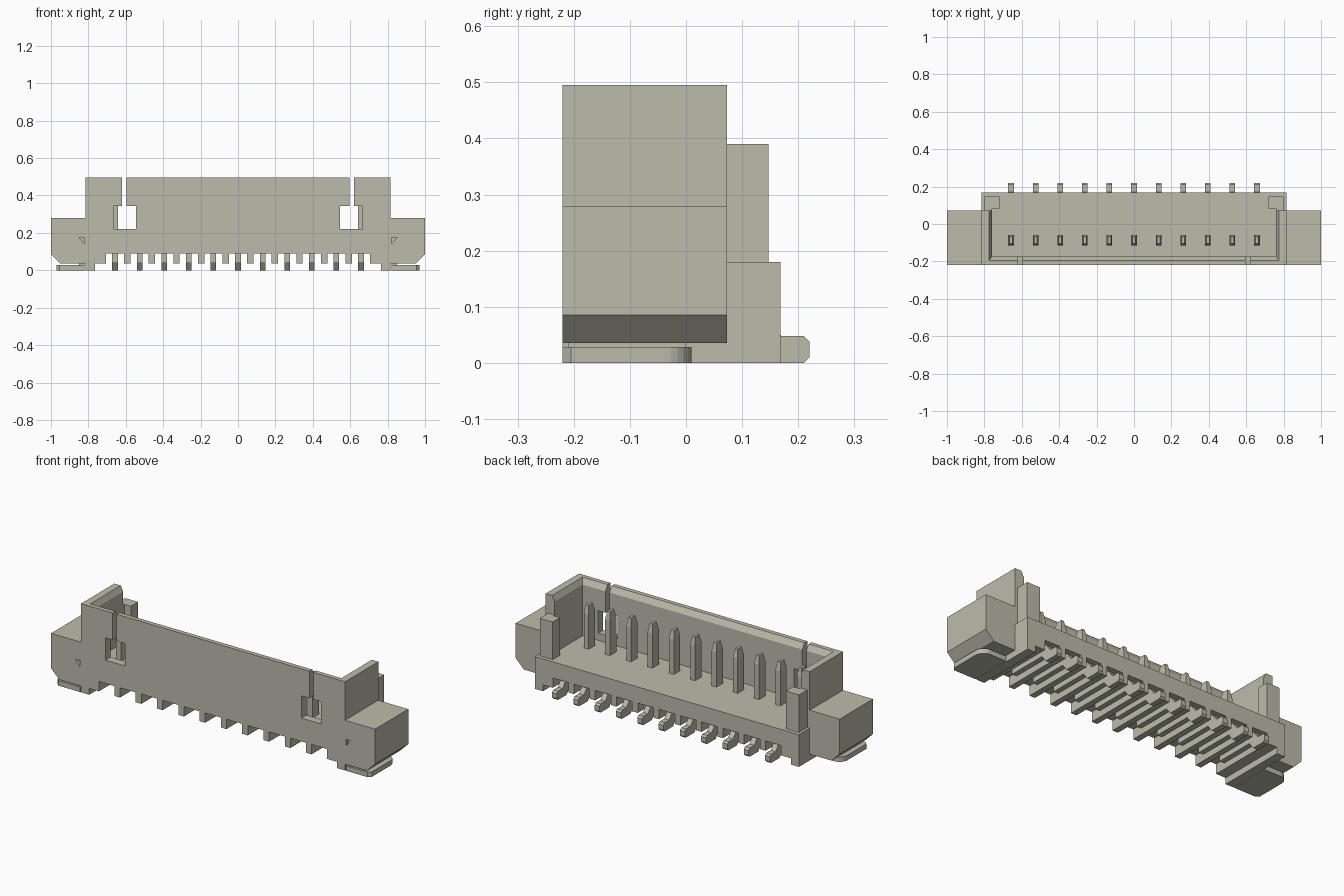
import bpy, bmesh, math
from mathutils import Vector

cube = bpy.data.objects.get("Cube")
if cube:
    bpy.data.objects.remove(cube, do_unlink=True)

# One ivory plastic colour
ivory = bpy.data.materials.new("ivory")
ivory.use_nodes = True
colour = (0.50, 0.50, 0.41, 1)
ivory.diffuse_color = colour
ivory.node_tree.nodes["Principled BSDF"].inputs["Base Color"].default_value = colour


def finish(name, bm):
    bmesh.ops.recalc_face_normals(bm, faces=bm.faces)
    mesh = bpy.data.meshes.new(name)
    bm.to_mesh(mesh)
    bm.free()
    mesh.materials.append(ivory)
    obj = bpy.data.objects.new(name, mesh)
    bpy.context.collection.objects.link(obj)
    return obj


def prism(name, points, axis, lo, hi):
    """Extrude a closed 2D profile along x, y or z."""
    place = {"x": lambda a, b, c: (c, a, b),
             "y": lambda a, b, c: (a, c, b),
             "z": lambda a, b, c: (a, b, c)}[axis]
    bm = bmesh.new()
    face = bm.faces.new([bm.verts.new(place(a, b, lo)) for a, b in points])
    grown = bmesh.ops.extrude_face_region(bm, geom=[face])["geom"]
    verts = [v for v in grown if isinstance(v, bmesh.types.BMVert)]
    bmesh.ops.translate(bm, verts=verts, vec=Vector(place(0, 0, hi - lo)))
    return finish(name, bm)


def box(name, x, y, z):
    return prism(name, [(x[0], y[0]), (x[1], y[0]), (x[1], y[1]), (x[0], y[1])], "z", *z)


def span(side, a, b):
    return sorted((side * a, side * b))


FRONT, BACK, TOP, FLOOR, EAR_BACK = -0.22, 0.168, 0.495, 0.18, 0.073
PINS, PITCH = 11, 0.1315
pin_x = [(i - (PINS - 1) / 2) * PITCH for i in range(PINS)]

# Base with a comb of ribs along its underside
comb = [(-0.815, FLOOR), (-0.815, 0), (-0.765, 0), (-0.765, 0.035)]
for i, x in enumerate(pin_x):
    left = -0.705 if i == 0 else x - PITCH / 2 + 0.017
    right = 0.705 if i == PINS - 1 else x + PITCH / 2 - 0.017
    comb += [(left, 0.035), (left, 0.09), (right, 0.09), (right, 0.035)]
comb += [(0.765, 0.035), (0.765, 0), (0.815, 0), (0.815, FLOOR)]
prism("base", comb, "y", FRONT, BACK)


# Front wall, bevelled along its inner top edge, with slots and windows
def wall(name, x, bottom):
    prism(name, [(FRONT, bottom), (FRONT, TOP), (-0.195, TOP), (-0.175, TOP - 0.03),
                 (-0.175, bottom)], "x", *x)


wall("front_wall", (-0.545, 0.545), FLOOR)

for side, label in ((1, "left"), (-1, "right")):
    wall(label + "_latch_inner", span(side, 0.545, 0.595), 0.345)
    wall(label + "_latch_outer", span(side, 0.62, 0.665), 0.345)
    wall(label + "_front_corner", span(side, 0.665, 0.80), FLOOR)
    box(label + "_window_sill", span(side, 0.545, 0.665), (FRONT, -0.175), (FLOOR, 0.22))

    # Side wall and stepped rear post
    prism(label + "_side_wall",
          [(side * 0.815, FLOOR), (side * 0.815, TOP), (side * 0.775, TOP),
           (side * 0.76, TOP - 0.03), (side * 0.76, FLOOR)], "y", FRONT, EAR_BACK)
    box(label + "_post_web", span(side, 0.76, 0.80), (EAR_BACK, 0.147), (FLOOR, 0.39))
    box(label + "_post_lip", span(side, 0.72, 0.80), (0.083, 0.147), (FLOOR, 0.39))

    # Mounting ear with a small triangular recess
    ear = prism(label + "_ear",
                [(side * x, z) for x, z in ((0.80, 0.035), (0.95, 0.035), (1, 0.085),
                                            (1, 0.28), (0.80, 0.28))],
                "y", FRONT, EAR_BACK)
    cutter = prism(label + "_mark_cutter",
                   [(side * x, z) for x, z in ((0.82, 0.175), (0.85, 0.175), (0.82, 0.14))],
                   "y", FRONT - 0.02, FRONT + 0.02)
    cutter.hide_render = True
    cutter.hide_set(True)
    cutter.display_type = "WIRE"
    cut = ear.modifiers.new("mark", "BOOLEAN")
    cut.operation = "DIFFERENCE"
    cut.solver = "EXACT"
    cut.object = cutter

    # Solder tab with rounded rear corner
    r = 0.05
    corner = [(side * (0.97 - r + r * math.cos(a)), 0.01 - r + r * math.sin(a))
              for a in [math.pi / 2 * k / 6 for k in range(7)]]
    prism(label + "_solder_tab",
          [(side * 0.82, FRONT), (side * 0.955, FRONT), (side * 0.97, FRONT + 0.015)]
          + corner + [(side * 0.82, 0.01)], "z", 0, 0.028)
    box(label + "_tab_stem", span(side, 0.82, 0.85), (FRONT + 0.01, 0), (0.02, 0.05))

# Contacts: tapered upright blade and bent solder tail
tail = [(-0.12, 0.038), (0.105, 0.038), (0.135, 0), (0.21, 0), (0.22, 0.01),
        (0.22, 0.038), (0.21, 0.048), (0.17, 0.048), (0.135, 0.092), (-0.12, 0.092)]
for i, x in enumerate(pin_x):
    prism(f"solder_tail_{i + 1}", tail, "x", x - 0.015, x + 0.015)
    bm = bmesh.new()
    rings = []
    for z, w, d in ((0.09, 0.015, 0.028), (0.375, 0.015, 0.028), (0.42, 0.008, 0.018)):
        rings.append([bm.verts.new((x + sx * w, -0.087 + sy * d, z))
                      for sx, sy in ((-1, -1), (1, -1), (1, 1), (-1, 1))])
    for low, high in zip(rings, rings[1:]):
        for k in range(4):
            n = (k + 1) % 4
            bm.faces.new((low[k], low[n], high[n], high[k]))
    bm.faces.new(rings[0])
    bm.faces.new(rings[-1])
    finish(f"contact_pin_{i + 1}", bm)
